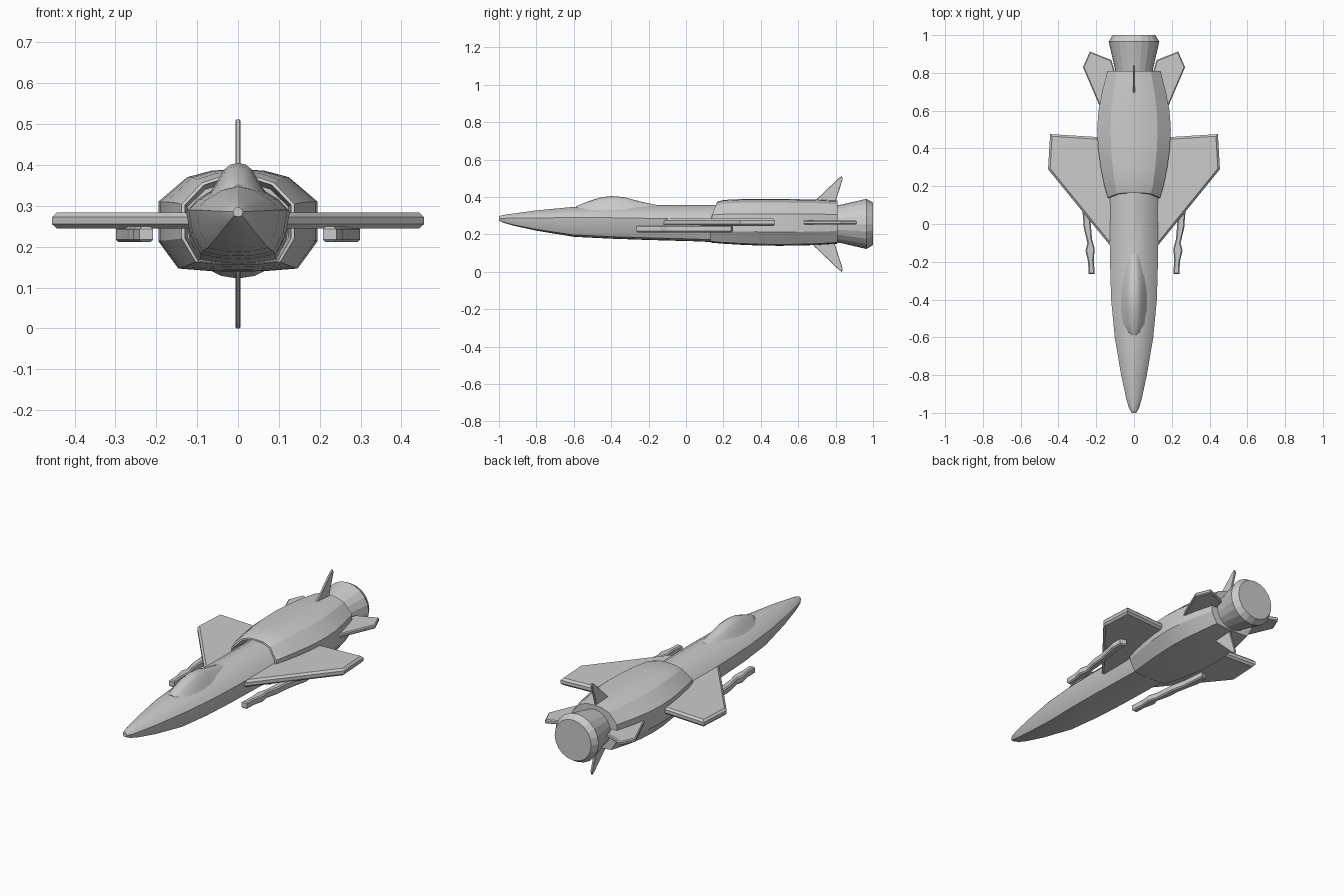
import bpy, bmesh, math
from mathutils import Vector

if "Cube" in bpy.data.objects:
    bpy.data.objects.remove(bpy.data.objects["Cube"])


def finish(name, bm, smooth=None):
    bmesh.ops.recalc_face_normals(bm, faces=bm.faces)
    me = bpy.data.meshes.new(name)
    bm.to_mesh(me)
    bm.free()
    ob = bpy.data.objects.new(name, me)
    bpy.context.collection.objects.link(ob)
    if smooth:
        bpy.ops.object.select_all(action='DESELECT')
        ob.select_set(True)
        bpy.context.view_layer.objects.active = ob
        bpy.ops.object.shade_smooth_by_angle(angle=math.radians(smooth))
    return ob


def loft(name, rings, smooth=None):
    """Skin a list of equal-length point rings and cap both ends."""
    bm = bmesh.new()
    vs = [[bm.verts.new(p) for p in r] for r in rings]
    n = len(vs[0])
    for a, b in zip(vs, vs[1:]):
        for i in range(n):
            j = (i + 1) % n
            bm.faces.new((a[i], a[j], b[j], b[i]))
    bm.faces.new(vs[0])
    bm.faces.new(vs[-1])
    return finish(name, bm, smooth)


def section(half, y, w, top, mid, bot):
    """Mirrored cross-section from a unit half profile running top to bottom."""
    full = half + [(-x, z) for x, z in reversed(half[1:-1])]
    return [(x * w, y, mid + z * ((top - mid) if z > 0 else (mid - bot))) for x, z in full]


def plate(name, outline, thick, place, bevel):
    """Flat panel with chamfered rims; place maps (u, v, w) to a position."""
    bm = bmesh.new()
    f = bm.faces.new([bm.verts.new((u, v, -thick / 2)) for u, v in outline])
    ext = bmesh.ops.extrude_face_region(bm, geom=[f])
    bmesh.ops.translate(bm, vec=(0, 0, thick),
                        verts=[g for g in ext['geom'] if isinstance(g, bmesh.types.BMVert)])
    rim = [e for e in bm.edges if abs(e.verts[0].co.z - e.verts[1].co.z) < 1e-6]
    bmesh.ops.bevel(bm, geom=rim, offset=bevel, segments=1, affect='EDGES')
    for v in bm.verts:
        v.co = Vector(place(*v.co))
    return finish(name, bm)


# Fuselage: y, half width, top, ridge, bottom
hull = [(0, 1), (.38, .85), (.78, .42), (1, 0), (.92, -.48), (.72, -.9), (.35, -.98), (0, -1)]
hull_st = [(-1, .012, .297, .286, .274), (-.975, .027, .304, .286, .262),
           (-.92, .042, .312, .287, .246), (-.8, .068, .328, .288, .22),
           (-.6, .102, .347, .290, .187), (-.4, .121, .353, .289, .177),
           (-.2, .127, .358, .286, .170), (.05, .127, .358, .282, .163),
           (.2, .13, .358, .28, .156), (.4, .13, .358, .28, .156)]
loft("fuselage", [section(hull, *s) for s in hull_st], 25)

# Canopy
glass = [(0, 1), (.25, .95), (.46, .8), (.72, .4), (1, 0), (.8, -1), (0, -1)]
glass_st = [(-.588, .018, .351, .335, .31), (-.57, .042, .358, .333, .31),
            (-.53, .06, .374, .327, .3), (-.46, .072, .397, .322, .3),
            (-.4, .075, .405, .322, .3), (-.33, .071, .399, .324, .3),
            (-.25, .060, .377, .33, .3), (-.16, .042, .358, .338, .3)]
loft("canopy", [section(glass, *s) for s in glass_st], 30)

# Engine housing with a slanted, hollow intake lip
body = [(0, 1), (.33, .97), (.64, .84), (1, .36), (1, -.41), (.75, -.94), (.35, -.99), (0, -1)]
body_st = [(.13, .138, .374, .265, .156), (.2, .156, .384, .265, .15),
           (.3, .176, .389, .265, .144), (.4, .190, .39, .265, .14),
           (.5, .195, .39, .265, .139), (.6, .188, .388, .265, .14),
           (.7, .169, .386, .265, .143), (.81, .140, .38, .265, .15)]
rings = [section(body, .22, .124, .355, .265, .165),
         section(body, .13, .130, .367, .265, .158)]
rings += [section(body, *s) for s in body_st]
for r in rings[1:3]:
    r[:] = [(x, y + .035 * max(0, min(1, (z - .28) / .09)), z) for x, y, z in r]
loft("engine_housing", rings, 25)

# Nozzle
prof = [(.78, .095), (.83, .103), (.965, .134), (1.0, .113)]
loft("nozzle", [[(r * math.sin(i * math.tau / 20), y, .256 + r * math.cos(i * math.tau / 20))
                 for i in range(20)] for y, r in prof], 12)

# Wings, tailplanes and under-wing missiles, mirrored left and right
wing = [(.10, -.147), (.455, .29), (.444, .476), (.19, .46), (.10, .455)]
tailplane = [(.10, .45), (.18, .62), (.27, .83), (.234, .913), (.12, .868), (.10, .80)]
missile = [(.208, -.265), (.241, -.265), (.243, -.2), (.257, -.14), (.247, -.1), (.266, -.02),
           (.271, .05), (.285, .12), (.299, .18), (.297, .24), (.262, .25), (.25, .12),
           (.232, .04), (.222, -.08), (.208, -.13), (.213, -.19)]
for side, s in (("right", 1), ("left", -1)):
    plate(side + "_wing", wing, .04, lambda u, v, w: (s * u, v, .264 + w), .011)
    plate(side + "_tailplane", tailplane, .022, lambda u, v, w: (s * u, v, .264 + w), .005)
    plate(side + "_missile", missile, .038, lambda u, v, w: (s * u, v, .23 + w), .006)

# Upper and lower tail fins, mirrored about the housing
fin = [(.66, .09), (.69, .124), (.815, .243), (.833, .256), (.838, .24), (.79, .09)]
for name, s in (("upper_fin", 1), ("lower_fin", -1)):
    plate(name, fin, .012, lambda u, v, w: (w, u, .256 + s * v), .002)
